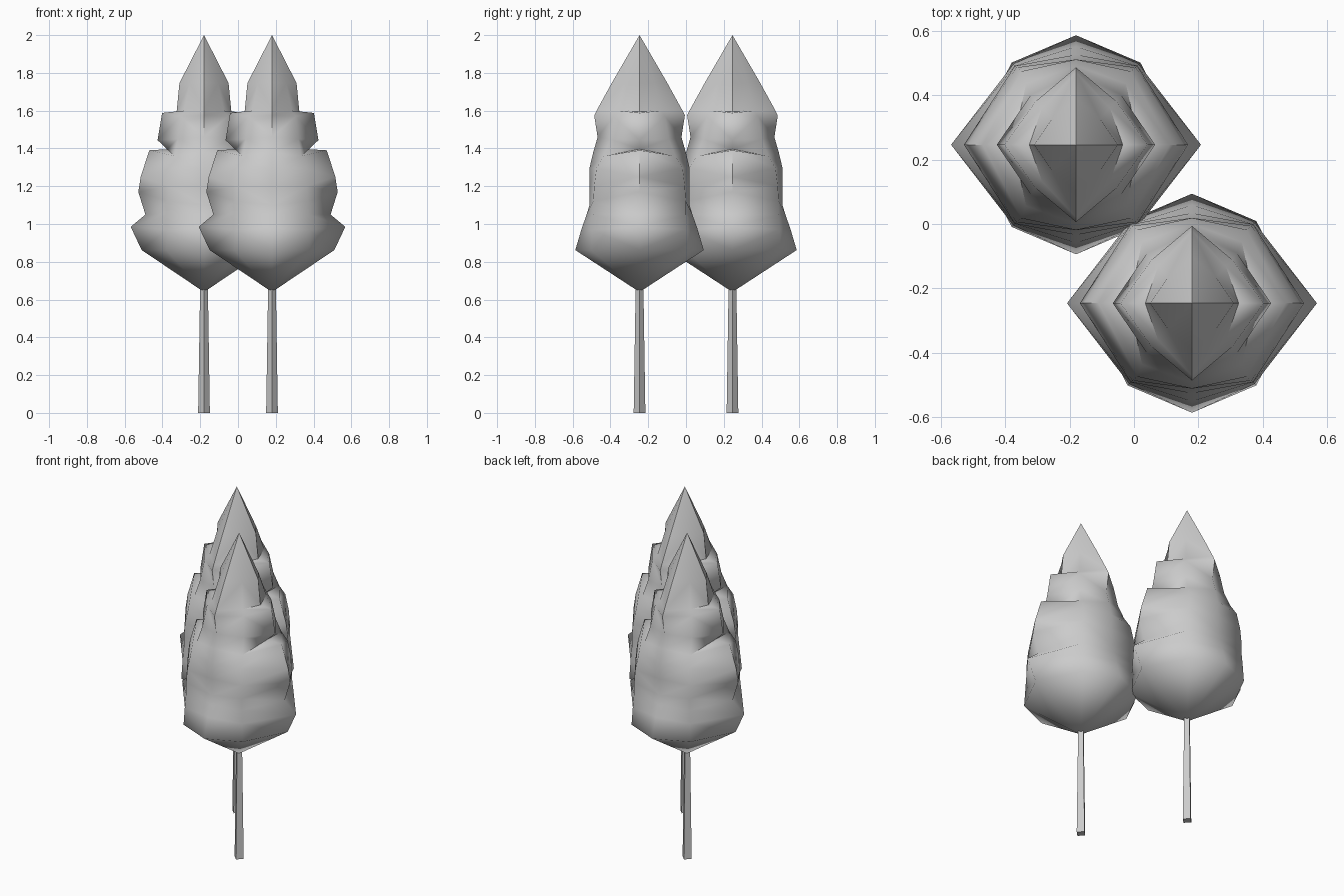
import bpy, bmesh, math

if "Cube" in bpy.data.objects:
    bpy.data.objects.remove(bpy.data.objects["Cube"])

# Crown profiles, bottom to top, in one quarter: side tip (x, z), diagonal (x, y, z), front tip (y, z)
SIDE = [(.33, .862), (.388, .985), (.31, 1.05), (.348, 1.17), (.335, 1.25), (.29, 1.39),
        (.195, 1.396), (.246, 1.444), (.222, 1.588), (.145, 1.594), (.13, 1.746)]
DIAG = [(.2, .255, .862), (.195, .25, .97), (.19, .245, 1.05), (.19, .245, 1.12),
        (.185, .24, 1.2), (.17, .228, 1.296), (.155, .19, 1.36), (.14, .155, 1.45),
        (.125, .135, 1.57), (.105, .115, 1.6), (.075, .08, 1.746)]
FRONT = [(.34, .862), (.305, .98), (.28, 1.05), (.265, 1.1), (.265, 1.2), (.265, 1.296),
         (.245, 1.38), (.222, 1.46), (.24, 1.575), (.225, 1.605), (.145, 1.75)]


def finish(bm, name, loc, smooth):
    bmesh.ops.recalc_face_normals(bm, faces=bm.faces)
    me = bpy.data.meshes.new(name)
    bm.to_mesh(me)
    bm.free()
    ob = bpy.data.objects.new(name, me)
    ob.location = loc
    bpy.context.collection.objects.link(ob)
    if smooth:
        bpy.ops.object.select_all(action='DESELECT')
        ob.select_set(True)
        bpy.context.view_layer.objects.active = ob
        bpy.ops.object.shade_smooth_by_angle(angle=math.radians(60))


def crown(name, loc):
    # eight-sided stepped loft closed by a point at each end
    bm = bmesh.new()
    low, top = bm.verts.new((0, 0, .64)), bm.verts.new((0, 0, 2))
    rings = []
    for (sx, sz), (dx, dy, dz), (fy, fz) in zip(SIDE, DIAG, FRONT):
        pts = [(sx, 0, sz), (dx, dy, dz), (0, fy, fz), (-dx, dy, dz),
               (-sx, 0, sz), (-dx, -dy, dz), (0, -fy, fz), (dx, -dy, dz)]
        rings.append([bm.verts.new(p) for p in pts])
    for i in range(8):
        j = (i + 1) % 8
        bm.faces.new((low, rings[0][j], rings[0][i]))
        bm.faces.new((top, rings[-1][i], rings[-1][j]))
        for a, b in zip(rings, rings[1:]):
            # mirror the split so ridges at the tips stay symmetric
            if i % 2 == 0:
                bm.faces.new((a[i], a[j], b[j]))
                bm.faces.new((a[i], b[j], b[i]))
            else:
                bm.faces.new((a[i], a[j], b[i]))
                bm.faces.new((a[j], b[j], b[i]))
    finish(bm, name, loc, True)


def trunk(name, loc):
    # tapered four-sided post
    bm = bmesh.new()
    bmesh.ops.create_cone(bm, cap_ends=True, segments=4, radius1=.031, radius2=.02, depth=.7)
    bmesh.ops.translate(bm, verts=bm.verts, vec=(0, 0, .35))
    finish(bm, name, loc, False)


# two identical trees, one behind the other
for label, s in (("front", 1), ("back", -1)):
    spot = (.18 * s, -.246 * s, 0)
    crown(label + "_tree_crown", spot)
    trunk(label + "_tree_trunk", spot)
